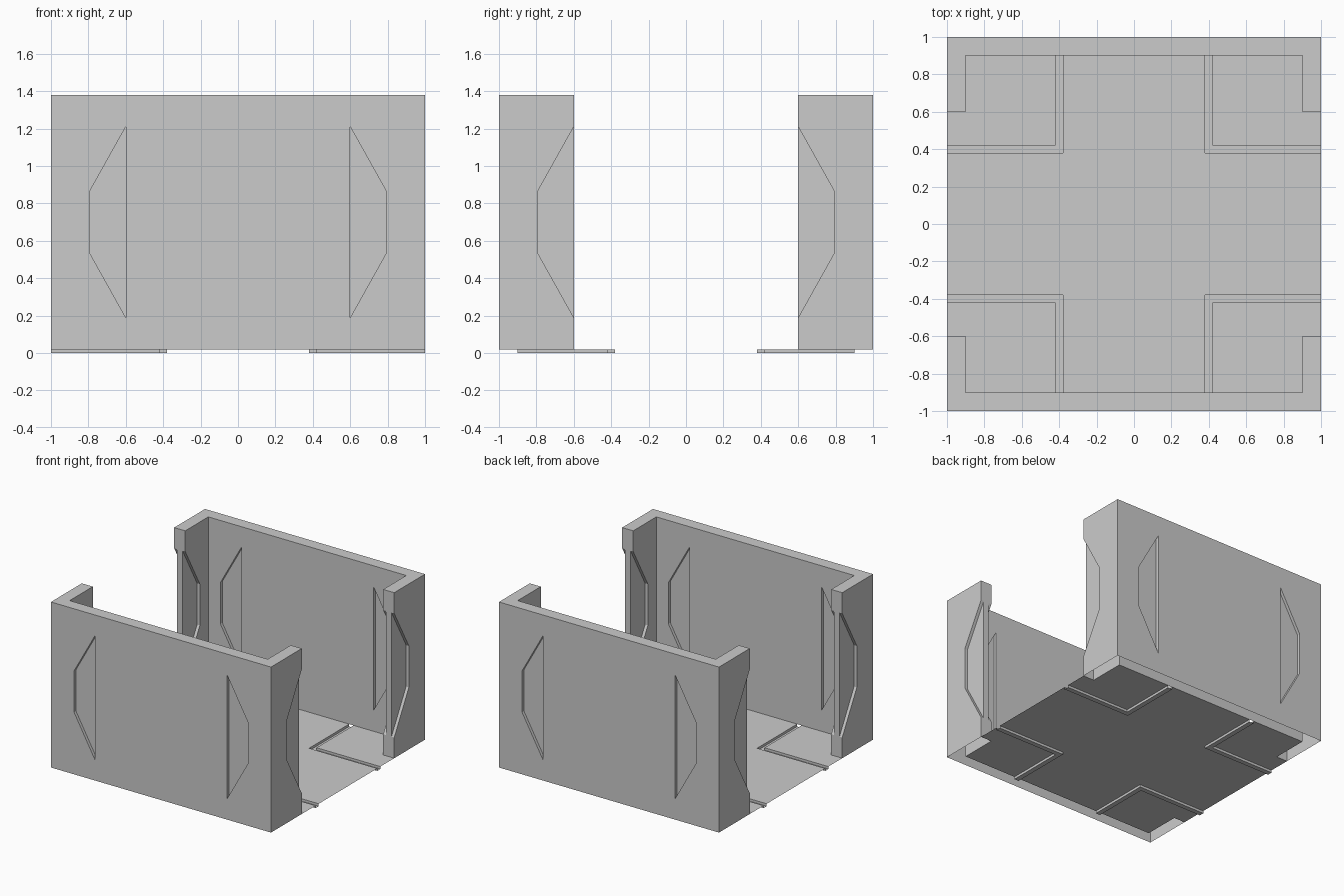
import bpy, bmesh

if "Cube" in bpy.data.objects:
    bpy.data.objects.remove(bpy.data.objects["Cube"])

LOW, TOP = 0.02, 1.38      # wall bottom and top
DEPTH = 0.025              # recess depth


def add_prism(bm, outline, axis, a, b):
    """Extrude a 2D outline along an axis (0=x, 1=y, 2=z) from a to b."""
    def place(p, d):
        v = list(p)
        v.insert(axis, d)
        return bm.verts.new(v)
    lo = [place(p, a) for p in outline]
    hi = [place(p, b) for p in outline]
    n = len(outline)
    bm.faces.new(lo[::-1])
    bm.faces.new(hi)
    for i in range(n):
        j = (i + 1) % n
        bm.faces.new((lo[i], lo[j], hi[j], hi[i]))


def make_object(name, bm, fix_normals=True):
    if fix_normals:
        bmesh.ops.recalc_face_normals(bm, faces=bm.faces[:])
    me = bpy.data.meshes.new(name)
    bm.to_mesh(me)
    bm.free()
    ob = bpy.data.objects.new(name, me)
    bpy.context.collection.objects.link(ob)
    return ob


def make_wall(name, s):
    """C-shaped wall; s = -1 for the front, 1 for the back."""
    bm = bmesh.new()
    plan = [(-1, 1), (1, 1), (1, .6), (.9, .6), (.9, .9), (-.9, .9), (-.9, .6), (-1, .6)]
    add_prism(bm, [(x, s * y) for x, y in plan], 2, LOW, TOP)
    wall = make_object(name, bm)

    # Trapezoid recesses on both sides of the wall and of its two returns
    bm = bmesh.new()
    trap = [(.6, .19), (.79, .53), (.79, .87), (.6, 1.21)]
    open_trap = [(.5, .19)] + trap + [(.5, 1.21)]
    for m in (-1, 1):
        for a, b in ((.88, .9 + DEPTH), (1 - DEPTH, 1.1)):
            add_prism(bm, [(m * u, z) for u, z in trap], 1, s * a, s * b)
            add_prism(bm, [(s * u, z) for u, z in open_trap], 0, m * a, m * b)
    cutter = make_object(name + "_cutter", bm)
    mod = wall.modifiers.new("recesses", 'BOOLEAN')
    mod.operation = 'DIFFERENCE'
    mod.solver = 'EXACT'
    mod.object = cutter

    # Apply the cut, then leave the underside open
    bm = bmesh.new()
    bm.from_object(wall, bpy.context.evaluated_depsgraph_get())
    under = [f for f in bm.faces if all(v.co.z < LOW + 1e-4 for v in f.verts)]
    bmesh.ops.delete(bm, geom=under, context='FACES')
    wall.modifiers.clear()
    bm.to_mesh(wall.data)
    bm.free()
    bpy.data.objects.remove(cutter)


def make_floor():
    """Thin sheet with four L-shaped channels pressed into it."""
    xs = [-1, -.9, -.42, -.38, .38, .42, .9, 1]
    ys = [-.9, -.6, -.42, -.38, .38, .42, .6, .9]
    n = len(xs) - 1

    def height(i, j):
        if not (0 <= i < n and 0 <= j < n):
            return None
        x = abs(xs[i] + xs[i + 1]) / 2
        y = abs(ys[j] + ys[j + 1]) / 2
        if x > .9 and y > .6:
            return None                      # corner under the wall return
        in_channel = min(x, y) > .38 and min(x, y) < .42
        return 0.0 if in_channel else LOW

    bm = bmesh.new()

    def quad(*pts):
        bm.faces.new([bm.verts.new(p) for p in pts])

    for i in range(n):
        for j in range(n):
            h = height(i, j)
            if h is None:
                continue
            x0, x1, y0, y1 = xs[i], xs[i + 1], ys[j], ys[j + 1]
            quad((x0, y0, h), (x1, y0, h), (x1, y1, h), (x0, y1, h))
            # Channel sides where neighbouring heights differ
            r, t = height(i + 1, j), height(i, j + 1)
            if r is not None and r != h:
                quad((x1, y0, h), (x1, y0, r), (x1, y1, r), (x1, y1, h))
            if t is not None and t != h:
                quad((x1, y1, h), (x1, y1, t), (x0, y1, t), (x0, y1, h))
    bmesh.ops.remove_doubles(bm, verts=bm.verts[:], dist=1e-4)
    bmesh.ops.dissolve_limit(bm, angle_limit=0.02, verts=bm.verts[:], edges=bm.edges[:])
    make_object("floor", bm, fix_normals=False)


make_wall("front_wall", -1)
make_wall("back_wall", 1)
make_floor()
